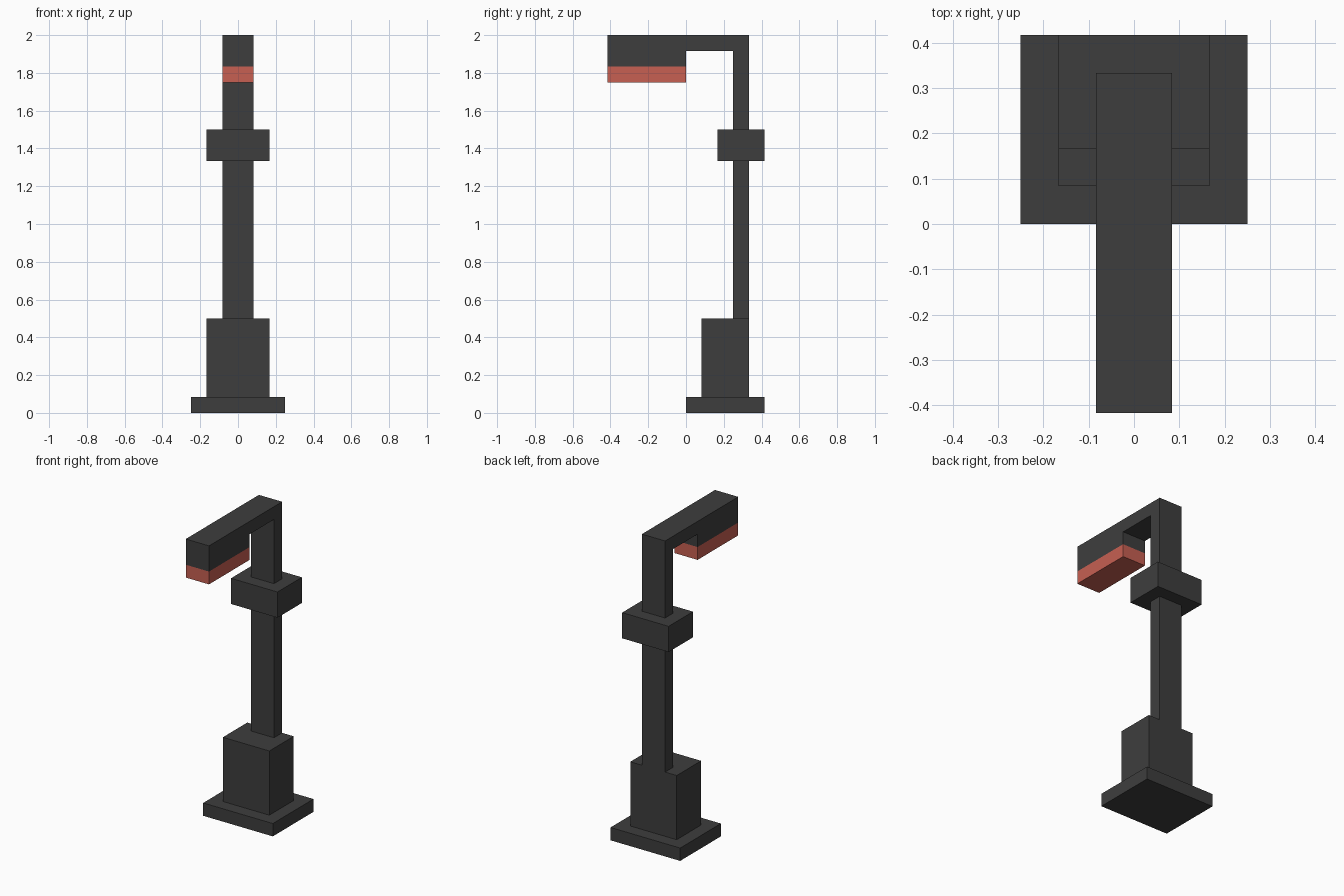
import bpy, bmesh

if "Cube" in bpy.data.objects:
    bpy.data.objects.remove(bpy.data.objects["Cube"])

U = 1 / 12  # the model sits on a grid of twelfths


def material(name, rgb):
    m = bpy.data.materials.new(name)
    m.diffuse_color = (*rgb, 1)
    m.use_nodes = True
    m.node_tree.nodes["Principled BSDF"].inputs["Base Color"].default_value = m.diffuse_color
    return m


dark = material("dark grey", (0.048, 0.048, 0.048))
red = material("lamp red", (0.57, 0.115, 0.085))


def extrude_profile(name, yz, half_width, mat):
    """Side profile (y, z) in grid units, extruded symmetrically across x."""
    bm = bmesh.new()
    face = bm.faces.new([bm.verts.new((-half_width * U, y * U, z * U)) for y, z in yz])
    ext = bmesh.ops.extrude_face_region(bm, geom=[face], use_keep_orig=True)
    verts = [g for g in ext["geom"] if isinstance(g, bmesh.types.BMVert)]
    bmesh.ops.translate(bm, verts=verts, vec=(2 * half_width * U, 0, 0))
    bmesh.ops.recalc_face_normals(bm, faces=bm.faces[:])
    mesh = bpy.data.meshes.new(name)
    bm.to_mesh(mesh)
    bm.free()
    mesh.materials.append(mat)
    obj = bpy.data.objects.new(name, mesh)
    bpy.context.collection.objects.link(obj)
    return obj


def block(name, half_width, y0, y1, z0, z1, mat=dark):
    return extrude_profile(name, [(y0, z0), (y1, z0), (y1, z1), (y0, z1)], half_width, mat)


# Foot plate, pedestal and collar
block("foot_plate", 3, 0, 5, 0, 1)
block("pedestal", 2, 1, 4, 1, 6)
block("collar", 2, 2, 5, 16, 18)

# Pole, overhanging arm and lamp housing as one bent profile
extrude_profile("pole_and_arm",
                [(3, 6), (4, 6), (4, 24), (-5, 24), (-5, 22), (0, 22), (0, 23), (3, 23)],
                1, dark)

# Glowing lamp under the housing
block("lamp", 1, -5, 0, 21, 22, red)
